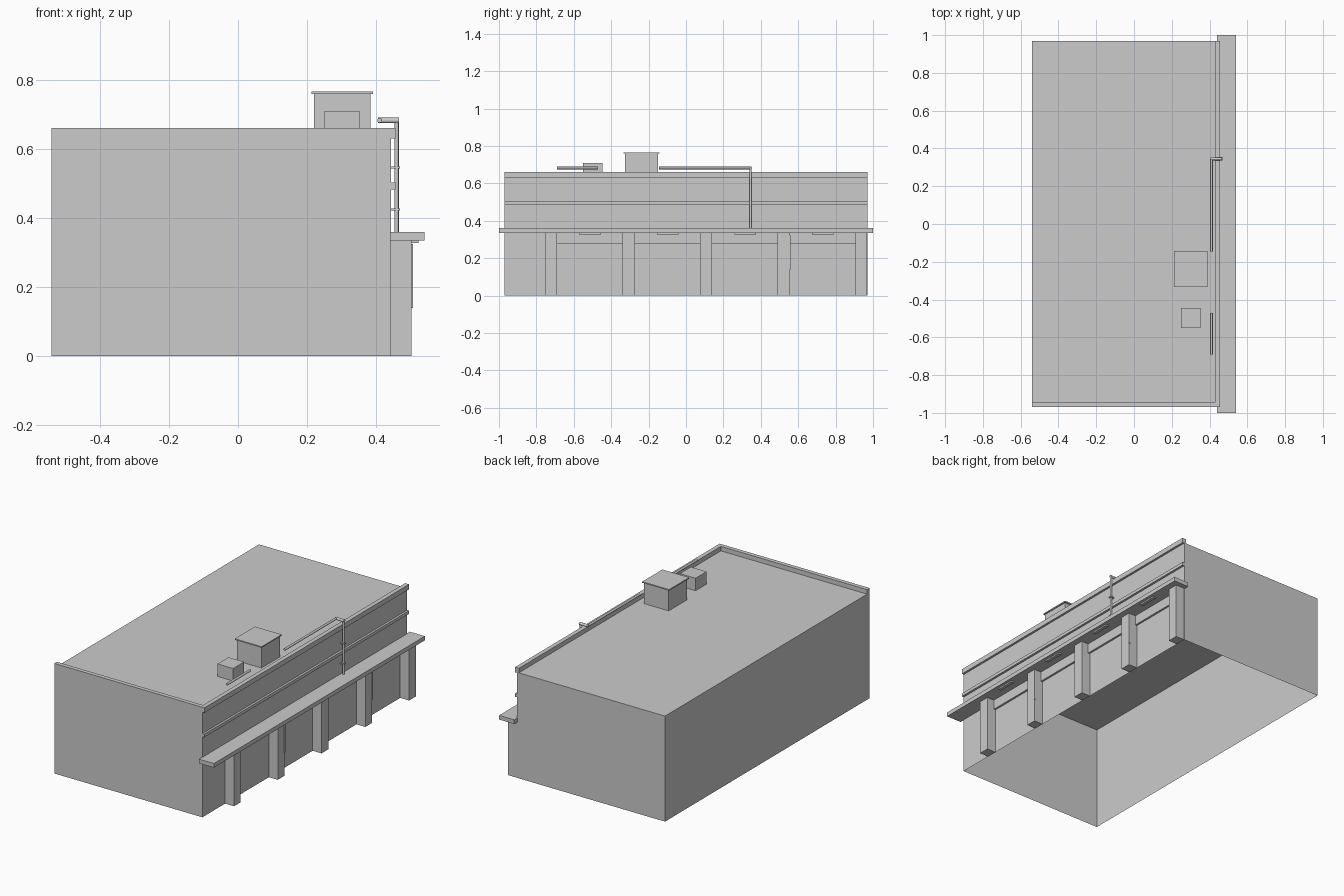
import bpy, bmesh
from mathutils import Vector

cube = bpy.data.objects.get("Cube")
if cube:
    bpy.data.objects.remove(cube, do_unlink=True)

GREY = (0.6, 0.6, 0.6, 1.0)
mat = bpy.data.materials.new("plain grey")
mat.use_nodes = True
mat.diffuse_color = GREY
mat.node_tree.nodes["Principled BSDF"].inputs["Base Color"].default_value = GREY


def finish(name, bm):
    mesh = bpy.data.meshes.new(name)
    bm.to_mesh(mesh)
    bm.free()
    mesh.materials.append(mat)
    obj = bpy.data.objects.new(name, mesh)
    bpy.context.collection.objects.link(obj)
    return obj


def box(name, xs, ys, zs, open_bottom=False):
    """Axis-aligned box between pairs of limits."""
    bm = bmesh.new()
    bmesh.ops.create_cube(bm, size=1)
    for v in bm.verts:
        v.co = [lim[0] if c < 0 else lim[1] for c, lim in zip(v.co, (xs, ys, zs))]
    if open_bottom:
        bm.normal_update()
        down = [f for f in bm.faces if f.normal.z < -0.5]
        bmesh.ops.delete(bm, geom=down, context='FACES_ONLY')
    return finish(name, bm)


def pipe(name, start, end, radius):
    """Round capped pipe between two points."""
    a, b = Vector(start), Vector(end)
    bm = bmesh.new()
    bmesh.ops.create_cone(bm, cap_ends=True, segments=12, radius1=radius,
                          radius2=radius, depth=(b - a).length)
    turn = (b - a).to_track_quat('Z', 'Y')
    for v in bm.verts:
        v.co = turn @ v.co + (a + b) / 2
    for f in bm.faces:
        f.smooth = len(f.verts) == 4
    return finish(name, bm)


WALL, LEDGE = 0.443, 0.456
BACK, END = -0.54, 0.97
ROOF, TOP = 0.633, 0.66

# Hollow main body, parapets and facade bands
box("main_body", (BACK, WALL), (-END, END), (0, ROOF), open_bottom=True)
box("side_parapet", (0.43, LEDGE), (-END, END), (ROOF - 0.003, TOP))
box("front_parapet", (BACK, 0.43), (-END, -0.945), (ROOF, TOP))
box("facade_band", (WALL, LEDGE), (-END, END), (0.483, 0.502))

# Canopy with pillars, beams and lamps
box("canopy", (0.44, 0.54), (-1, 1), (0.335, 0.36))
pillars = [-0.755 + 0.415 * i for i in range(5)]
for i, y in enumerate(pillars):
    box(f"pillar_{i + 1}", (WALL, 0.502), (y, y + 0.064), (0, 0.335))
for i, y in enumerate(pillars[:-1]):
    box(f"beam_{i + 1}", (WALL, 0.455), (y + 0.064, pillars[i + 1]), (0.276, 0.335))
    box(f"canopy_lamp_{i + 1}", (0.502, 0.522), (y + 0.184, y + 0.3), (0.327, 0.335))
for i in (1, 3):
    y = pillars[i] + 0.064
    box(f"pillar_conduit_{i + 1}", (0.495, 0.506), (y - 0.003, y + 0.004), (0.14, 0.325))

# Rooftop units
box("large_roof_unit", (0.22, 0.383), (-0.325, -0.15), (ROOF, 0.759))
box("large_roof_unit_lid", (0.212, 0.39), (-0.333, -0.142), (0.759, 0.766))
box("small_roof_unit", (0.249, 0.353), (-0.55, -0.446), (ROOF, 0.708))

# Roof pipes, crossover and downpipe
pipe("short_roof_pipe", (0.41, -0.69, 0.682), (0.41, -0.47, 0.682), 0.007)
pipe("long_roof_pipe", (0.41, -0.145, 0.682), (0.41, 0.345, 0.682), 0.007)
pipe("crossover_pipe", (0.405, 0.345, 0.682), (0.465, 0.345, 0.682), 0.008)
pipe("downpipe", (0.459, 0.345, 0.36), (0.459, 0.345, 0.682), 0.006)
for i, z in enumerate((0.425, 0.546)):
    box(f"pipe_bracket_{i + 1}", (WALL, 0.469), (0.336, 0.354), (z - 0.003, z + 0.003))
